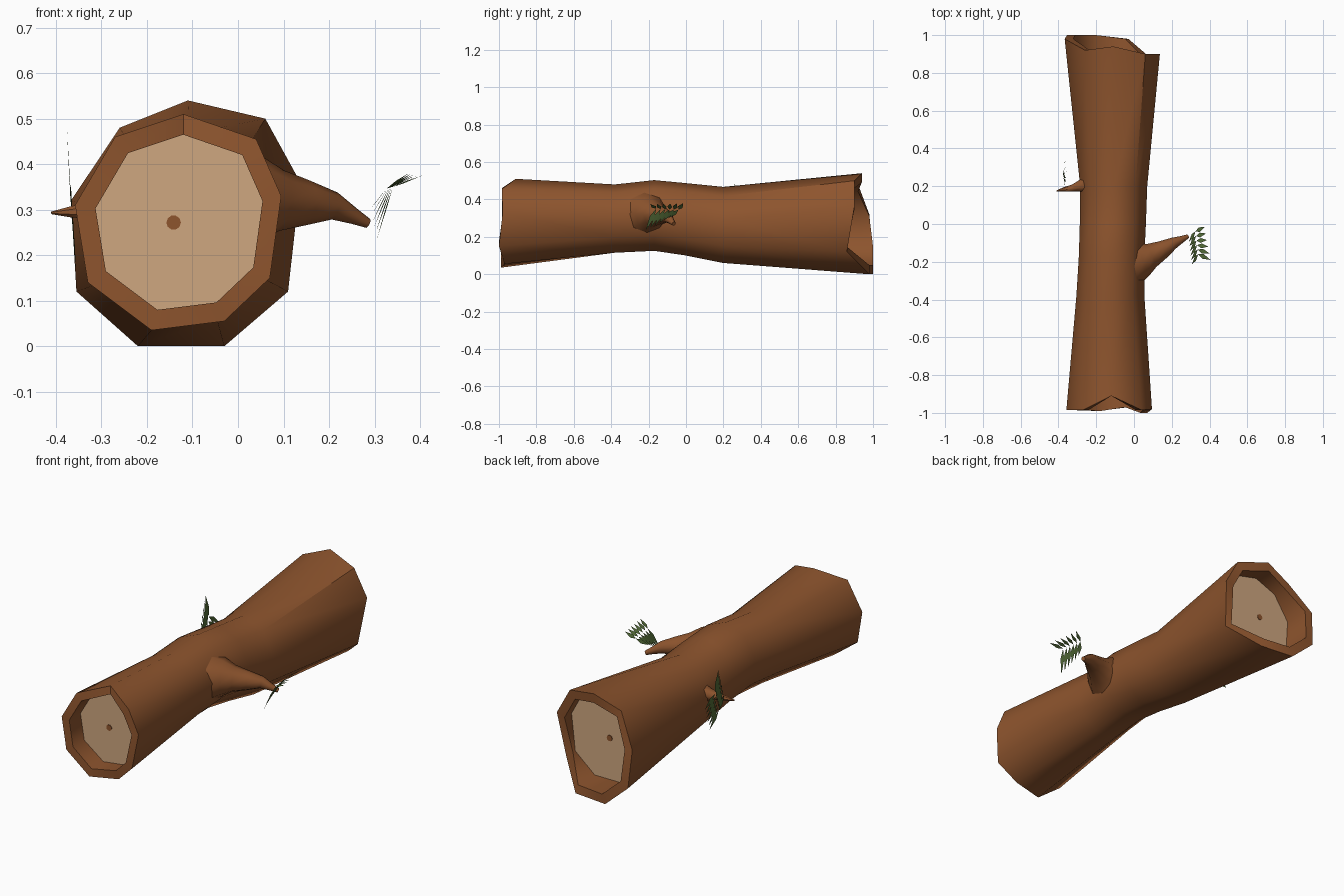
import bpy, bmesh, math
from mathutils import Vector

if "Cube" in bpy.data.objects:
    bpy.data.objects.remove(bpy.data.objects["Cube"])


def material(name, rgb):
    m = bpy.data.materials.new(name)
    m.diffuse_color = (*rgb, 1)
    m.use_nodes = True
    m.node_tree.nodes["Principled BSDF"].inputs["Base Color"].default_value = m.diffuse_color
    return m


BARK = material("bark brown", (0.27, 0.09, 0.027))
WOOD = material("cut wood tan", (0.62, 0.385, 0.215))
LEAF = material("leaf green", (0.085, 0.145, 0.038))


def finish(name, bm, mat, smooth=0, recalc=True):
    if recalc:
        bmesh.ops.recalc_face_normals(bm, faces=bm.faces)
    me = bpy.data.meshes.new(name)
    bm.to_mesh(me)
    bm.free()
    me.materials.append(mat)
    ob = bpy.data.objects.new(name, me)
    bpy.context.collection.objects.link(ob)
    if smooth:
        bpy.ops.object.select_all(action='DESELECT')
        ob.select_set(True)
        bpy.context.view_layer.objects.active = ob
        bpy.ops.object.shade_smooth_by_angle(angle=math.radians(smooth))
    return ob


def loft(bm, rings):
    loops = [[bm.verts.new(p) for p in r] for r in rings]
    for a, b in zip(loops, loops[1:]):
        n = len(a)
        for i in range(n):
            bm.faces.new((a[i], a[(i + 1) % n], b[(i + 1) % n], b[i]))
    return loops


# nine-sided cross-sections, from the top vertex going towards +x
FRONT = [(-.12, -.91, .51), (.04, -.985, .455), (.095, -.98, .33), (.07, -1, .15), (-.03, -.97, .055),
         (-.19, -.99, .035), (-.33, -.985, .14), (-.358, -.985, .31), (-.27, -.985, .46)]
BACK = [(-.11, .94, .54), (.06, .90, .50), (.137, .90, .36), (.11, .86, .12), (-.03, .98, 0),
        (-.22, 1, 0), (-.355, 1, .12), (-.367, .98, .32), (-.26, .92, .48)]


def mid_ring(y, x0, x1, z0, z1):
    r, pts = (z1 - z0) / 1.94, []
    for k in range(9):
        a = math.radians(40 * k)
        pts.append(((x0 + x1) / 2 + (x1 - x0) / 1.97 * math.sin(a), y, z1 - r + r * math.cos(a)))
    return pts


def inner(ring, f, y=None):
    cx, cz = (sum(p[i] for p in ring) / 9 for i in (0, 2))
    return [(cx + (p[0] - cx) * f, p[1] if y is None else y, cz + (p[2] - cz) * f) for p in ring]


FRONT_Y, BACK_Y = -.89, .84

# hollow-ended trunk with a narrow waist
bm = bmesh.new()
loft(bm, [inner(FRONT, .81, FRONT_Y + .01), inner(FRONT, .81), FRONT,
          mid_ring(-.38, -.305, .055, .115, .48),
          mid_ring(-.17, -.292, .055, .125, .503),
          mid_ring(0, -.287, .063, .10, .487),
          mid_ring(.2, -.285, .07, .06, .467),
          BACK, inner(BACK, .82), inner(BACK, .82, BACK_Y - .01)])
finish("trunk", bm, BARK, 45)

# recessed cut-wood faces, each with a small dark heart
for name, ring, f, y, s in (("front", FRONT, .812, FRONT_Y, -1), ("back", BACK, .822, BACK_Y, 1)):
    bm = bmesh.new()
    pts = inner(ring, f, y)
    bm.faces.new([bm.verts.new(p) for p in (pts if s < 0 else pts[::-1])])
    bm.normal_update()
    for fc in bm.faces:
        if fc.normal.y * s < 0:
            fc.normal_flip()
    finish(name + "_cut_face", bm, WOOD, recalc=False)
    bm = bmesh.new()
    cx, cz = (sum(p[i] for p in ring) / 9 for i in (0, 2))
    loops = loft(bm, [[(cx - .02 + .016 * math.cos(k * math.pi / 5), y + d,
                        cz + .016 * math.sin(k * math.pi / 5)) for k in range(10)]
                      for d in (0, s * .003)])
    bm.faces.new(loops[1])
    bm.faces.new(loops[0])
    finish(name + "_heart", bm, BARK)


# branch stubs: tapered tubes along a path of (point, radius)
def branch(name, path, sides=9):
    bm, rings = bmesh.new(), []
    P = [Vector(p) for p, _ in path]
    for i, (_, r) in enumerate(path):
        t = (P[min(i + 1, len(P) - 1)] - P[max(i - 1, 0)]).normalized()
        u = t.cross(Vector((0, 0, 1))).normalized()
        v = u.cross(t)
        rings.append([P[i] + r * (u * math.cos(a) + v * math.sin(a))
                      for a in (2 * math.pi * k / sides for k in range(sides))])
    loops = loft(bm, rings)
    bm.faces.new(loops[0])
    bm.faces.new(loops[-1])
    finish(name, bm, BARK, 50)


branch("right_branch", [((-.03, -.215, .32), .13), ((.045, -.185, .325), .095), ((.09, -.165, .32), .068),
                        ((.15, -.135, .315), .05), ((.21, -.10, .308), .031),
                        ((.255, -.08, .285), .018), ((.285, -.065, .27), .011)])
branch("left_branch", [((-.25, .205, .30), .05), ((-.285, .20, .30), .032), ((-.325, .19, .298), .019),
                       ((-.37, .183, .295), .012), ((-.41, .175, .293), .003)], 7)


# leaf sprays: pointed diamond leaflets, each (root, tip), flat in a shared plane
def spray(name, normal, leaflets, width):
    bm, n = bmesh.new(), Vector(normal).normalized()
    for root, tip in leaflets:
        a, b = Vector(root), Vector(tip)
        side = (b - a).cross(n).normalized() * width
        mid = a.lerp(b, .4)
        bm.faces.new([bm.verts.new(p) for p in (a, mid + side, b, mid - side)])
    finish(name, bm, LEAF, recalc=False)


right = []
for k in range(6):
    t = k / 5
    root = Vector((.325 + .015 * t, -.04 - .12 * t, .345 + .005 * t))
    right.append((root, root + Vector((.05 + .015 * t, -.03 + .055 * (1 - t), .035 - .01 * t))))
    right.append((root, root + Vector((-.035, -.055, -.045 - .07 * t))))
spray("right_leaves", (-.75, .1, .65), right, .013)

left = []
for k in range(6):
    t = k / 5
    root = Vector((-.362 - .008 * t, .24 + .04 * t, .25 + .11 * t))
    left.append((root, root + Vector((-.006, -.04 + .02 * t, .075 + .05 * t))))
    left.append((root, root + Vector((.006, .07 + .01 * t, -.08 + .02 * t))))
spray("left_leaves", (-1, 0, .08), left, .013)
